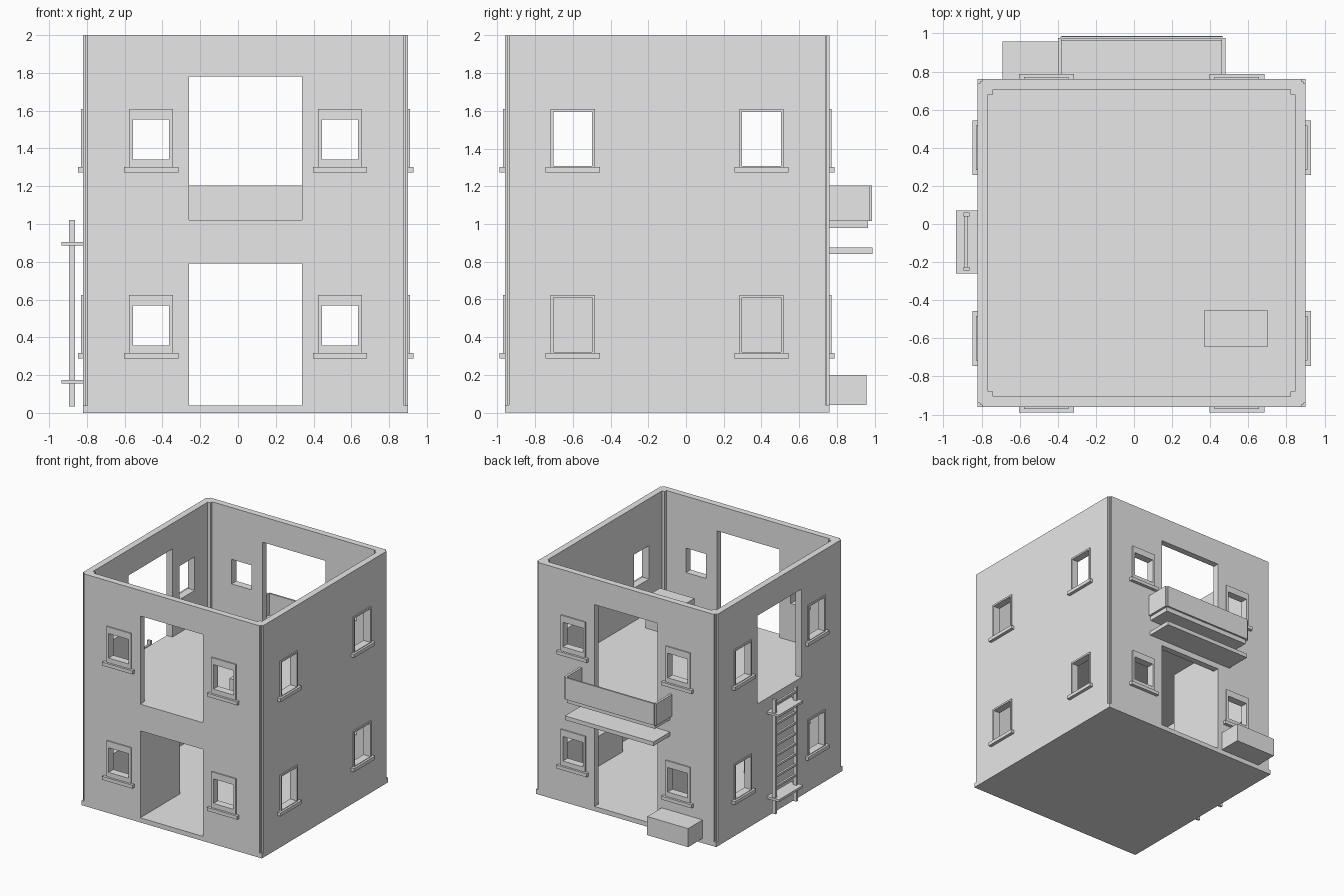
import bpy
import bmesh
from mathutils import Matrix, Vector

if "Cube" in bpy.data.objects:
    bpy.data.objects.remove(bpy.data.objects["Cube"], do_unlink=True)

grey = bpy.data.materials.new("plain grey")
grey.use_nodes = True
grey.diffuse_color = (0.8, 0.8, 0.8, 1)
grey.node_tree.nodes["Principled BSDF"].inputs["Base Color"].default_value = (0.8, 0.8, 0.8, 1)

# Outer limits of the house and its shared sizes
X0, X1, Y0, Y1, TOP = -0.82, 0.90, -0.96, 0.76, 2.0
BASE, FLOOR, WALL, NOTCH = 0.04, 1.02, 0.055, 0.022
MID_X, MID_Y = (X0 + X1) / 2, (Y0 + Y1) / 2


def boxes(name, spans):
    """One object made of boxes given as (x0, x1, y0, y1, z0, z1)."""
    bm = bmesh.new()
    for x0, x1, y0, y1, z0, z1 in spans:
        centre = Vector((x0 + x1, y0 + y1, z0 + z1)) / 2
        size = (abs(x1 - x0), abs(y1 - y0), abs(z1 - z0), 1)
        bmesh.ops.create_cube(bm, size=1, matrix=Matrix.Translation(centre) @ Matrix.Diagonal(size))
    mesh = bpy.data.meshes.new(name)
    bm.to_mesh(mesh)
    bm.free()
    mesh.materials.append(grey)
    obj = bpy.data.objects.new(name, mesh)
    bpy.context.collection.objects.link(obj)
    return obj


def on_wall(side, a, b, inner, outer, z0, z1):
    """Box on a wall: a..b along it, inner..outer measured out from its face."""
    if side == "front":
        return (a, b, Y0 - outer, Y0 - inner, z0, z1)
    if side == "back":
        return (a, b, Y1 + inner, Y1 + outer, z0, z1)
    if side == "right":
        return (X0 - outer, X0 - inner, a, b, z0, z1)
    return (X1 + inner, X1 + outer, a, b, z0, z1)


def cut(obj, cutter):
    mod = obj.modifiers.new("openings", "BOOLEAN")
    mod.operation = "DIFFERENCE"
    mod.solver = "EXACT"
    mod.object = cutter


# Walls with doorways, windows, frames and sills
for side in ("front", "back", "right", "left"):
    long_wall = side in ("front", "back")
    mid = MID_X if long_wall else MID_Y
    start, end = (X0, X1) if long_wall else (Y0, Y1)
    wall = boxes(side + "_wall", [on_wall(side, start + NOTCH, end - NOTCH, -WALL, 0, BASE, TOP)])
    holes, frames, sills = [], [], []
    for z in (0, 0.985):
        for c in (mid - 0.5, mid + 0.5):
            if long_wall:
                half, low, high = 0.095, 0.357, 0.568
            else:
                half, low, high = 0.103, 0.322, 0.61
            holes.append(on_wall(side, c - half, c + half, -0.2, 0.1, z + low, z + high))
            frames.append(on_wall(side, c - 0.117, c + 0.117, -0.01, 0.01, z + 0.3, z + 0.625))
            sills.append(on_wall(side, c - 0.144, c + 0.144, -0.01, 0.028, z + 0.287, z + 0.317))
    window_cutter = boxes(side + "_window_cutter", holes)
    doors = []
    if long_wall:
        doors.append(on_wall(side, mid - 0.3, mid + 0.3, -0.2, 0.1, BASE - 0.02, 0.79))
    if side != "left":
        doors.append(on_wall(side, mid - 0.3, mid + 0.3, -0.2, 0.1, FLOOR, 1.78))
    all_cutter = boxes(side + "_opening_cutter", holes + doors)
    cut(wall, all_cutter)
    cut(boxes(side + "_window_frames", frames), window_cutter)
    boxes(side + "_window_sills", sills)
    for helper in (window_cutter, all_cutter):
        helper.hide_render = True
        helper.hide_viewport = True
        helper.display_type = "WIRE"

# Corner posts, set back outside and standing proud inside
posts = []
for x, sx in ((X0, 1), (X1, -1)):
    for y, sy in ((Y0, 1), (Y1, -1)):
        posts.append((x + sx * 0.012, x + sx * 0.08, y + sy * 0.012, y + sy * 0.08, BASE, TOP))
boxes("corner_posts", posts)

# Floors
boxes("ground_floor", [(X0, X1, Y0, Y1, 0, BASE)])
boxes("upper_floor", [(X0 + 0.05, X1 - 0.05, Y0 + 0.05, Y1 - 0.05, 0.98, FLOOR)])

# Ground floor partition with a wide gap, and storage boxes
boxes("partition_wall", [
    (-0.31, -0.26, Y0 + 0.05, -0.42, BASE, 0.98),
    (-0.31, -0.26, 0.20, Y1 - 0.05, BASE, 0.98),
])
boxes("upper_box", [(0.37, 0.70, -0.645, -0.45, FLOOR, 1.29)])
boxes("lower_box", [(0.74, 0.85, -0.2, 0.2, BASE, 0.3)])
boxes("yard_box", [(-0.69, -0.30, Y1, 0.957, BASE, 0.2)])

# Balcony and the canopy below it
boxes("balcony_slab", [(-0.38, 0.46, Y1 - 0.02, 0.965, 0.98, FLOOR)])
boxes("balcony_railing", [
    (-0.385, 0.465, 0.97, 0.985, FLOOR - 0.003, 1.205),
    (-0.40, -0.38, Y1, 0.975, FLOOR - 0.003, 1.205),
    (0.46, 0.48, Y1, 0.975, FLOOR - 0.003, 1.205),
])
boxes("canopy", [(-0.38, 0.465, Y1, 0.987, 0.84, 0.875)])

# Ladder with its two wall brackets
boxes("ladder_rails", [(-0.895, -0.863, y, y + 0.02, 0.035, FLOOR) for y in (-0.245, 0.04)])
boxes("ladder_rungs", [(-0.888, -0.870, -0.235, 0.05, z, z + 0.018)
                       for z in [0.25 + 0.09 * i for i in range(8)] + [0.97]])
boxes("ladder_brackets", [(-0.935, X0, -0.26, 0.07, z, z + 0.02) for z in (0.155, 0.885)])
